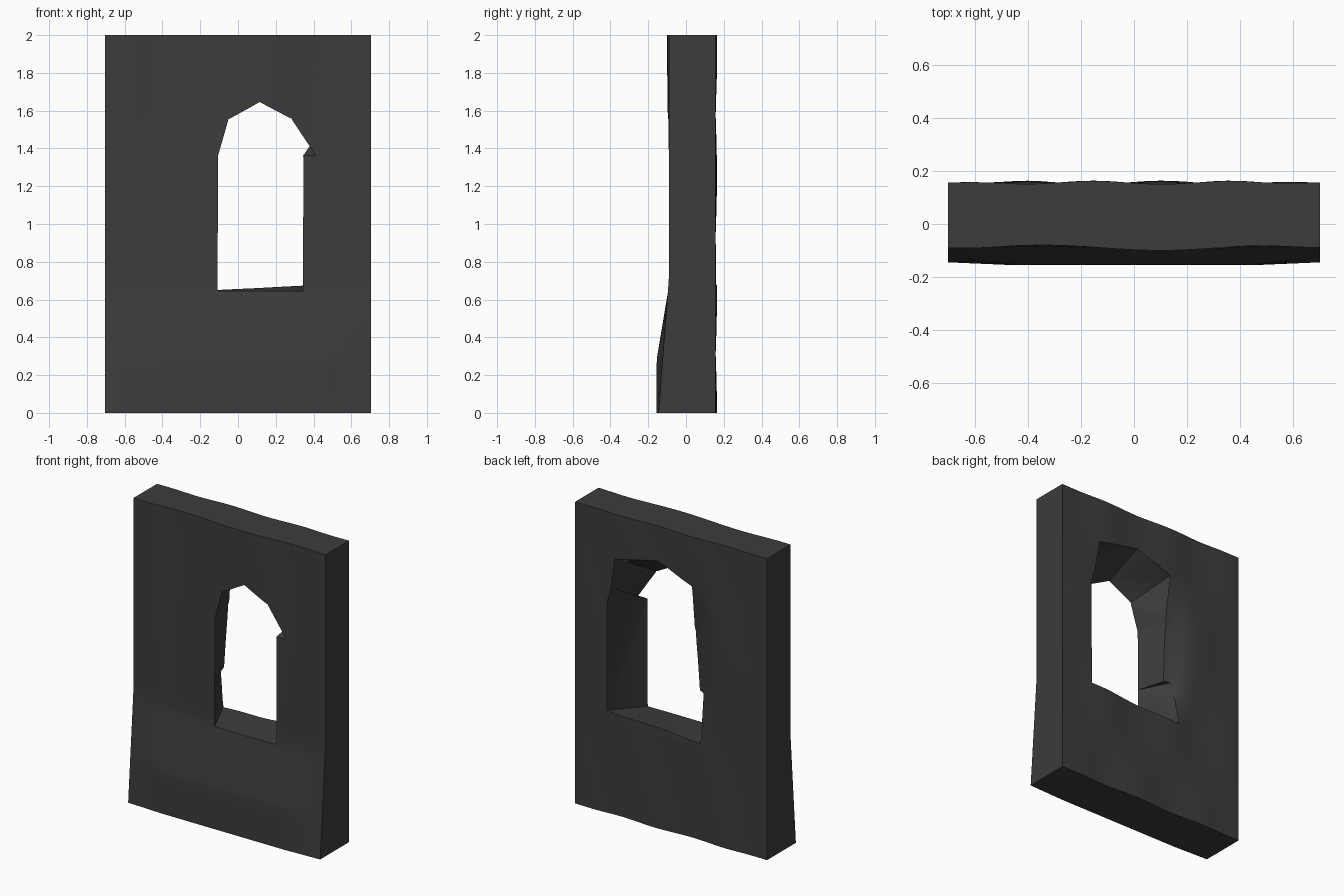
import bpy, bmesh, math

if "Cube" in bpy.data.objects:
    bpy.data.objects.remove(bpy.data.objects["Cube"], do_unlink=True)

W, H = 0.705, 2.0
COLS, ROWS = 28, 40

stone = bpy.data.materials.new("dark_stone")
stone.use_nodes = True
stone.diffuse_color = (0.045, 0.045, 0.045, 1)
stone.node_tree.nodes["Principled BSDF"].inputs["Base Color"].default_value = stone.diffuse_color


def ramp(v, a, b):
    """0 at a, 1 at b, clamped."""
    return min(1, max(0, (v - a) / (b - a)))


def front_y(x, z):
    # Flared foot, fuller away from the side edges, with slight unevenness
    edge = 0.055 * ramp(z, 0.72, 0)
    middle = 0.066 * ramp(z, 0.66, 0.28)
    inner = ramp(abs(x), W, 0.45)
    bump = 0.01 * inner * math.cos(7 * (x - 0.1)) * ramp(z, 0.3, 1.9)
    return -0.09 - edge * (1 - inner) - middle * inner - bump


def back_y(x, z):
    # Gentle waviness, and a worn hollow beside the opening
    inner = ramp(abs(x), W, 0.4)
    wave = 0.007 * inner * math.sin(12 * x + 0.3) * math.cos(5 * z)
    near = ramp(x, -0.28, -0.17) * ramp(x, 0.2, 0)
    hollow = 0.075 * near * ramp(z, 0.65, 0.95) * ramp(z, 1.67, 0.95)
    return 0.157 + wave - hollow


def new_object(name, bm):
    bmesh.ops.recalc_face_normals(bm, faces=bm.faces)
    mesh = bpy.data.meshes.new(name)
    bm.to_mesh(mesh)
    bm.free()
    obj = bpy.data.objects.new(name, mesh)
    bpy.context.collection.objects.link(obj)
    return obj


# Wall slab: front and back grids, joined around the rim
bm = bmesh.new()
sheets = []
for depth in (front_y, back_y):
    grid = []
    for j in range(ROWS + 1):
        z = H * j / ROWS
        xs = [W * (2 * i / COLS - 1) for i in range(COLS + 1)]
        grid.append([bm.verts.new((x, depth(x, z), z)) for x in xs])
    for j in range(ROWS):
        for i in range(COLS):
            bm.faces.new((grid[j][i], grid[j][i + 1], grid[j + 1][i + 1], grid[j + 1][i]))
    sheets.append(grid)


def rim(grid):
    return (grid[0] + [r[-1] for r in grid[1:]] + grid[-1][-2::-1]
            + [r[0] for r in grid[-2:0:-1]])


f, b = rim(sheets[0]), rim(sheets[1])
for k in range(len(f)):
    n = (k + 1) % len(f)
    bm.faces.new((f[k], f[n], b[n], b[k]))
wall = new_object("window_wall", bm)
wall.data.materials.append(stone)

# Splayed arched opening: front outline widening to the back outline
front_outline = [(-0.104, 0.645), (0.34, 0.645), (0.34, 1.355), (0.41, 1.356), (0.28, 1.555),
                 (0.115, 1.645), (-0.05, 1.55), (-0.104, 1.36), (-0.104, 0.957), (-0.104, 0.953)]
back_outline = [(-0.22, 0.645), (0.47, 0.68), (0.47, 1.40), (0.44, 1.50), (0.41, 1.70),
                (0.10, 1.77), (-0.155, 1.67), (-0.165, 1.36), (-0.185, 0.957), (-0.228, 0.953)]
bm = bmesh.new()
loops = []
for y, outline in ((-0.3, front_outline), (-0.1, front_outline),
                   (0.155, back_outline), (0.3, back_outline)):
    loops.append([bm.verts.new((x, y, z)) for x, z in outline])
for a, c in zip(loops, loops[1:]):
    for k in range(len(a)):
        n = (k + 1) % len(a)
        bm.faces.new((a[k], a[n], c[n], c[k]))
bm.faces.new(loops[0])
bm.faces.new(loops[-1])
bmesh.ops.triangulate(bm, faces=bm.faces[:])
cutter = new_object("opening_cutter", bm)
cutter.hide_render = True
cutter.data.materials.append(stone)

# Cut the opening and bake the result
cut = wall.modifiers.new("opening", "BOOLEAN")
cut.operation = "DIFFERENCE"
cut.solver = "EXACT"
cut.object = cutter
graph = bpy.context.evaluated_depsgraph_get()
baked = bpy.data.meshes.new_from_object(wall.evaluated_get(graph))
wall.modifiers.clear()
wall.data = baked
bpy.data.objects.remove(cutter, do_unlink=True)

bpy.ops.object.select_all(action="DESELECT")
wall.select_set(True)
bpy.context.view_layer.objects.active = wall
bpy.ops.object.shade_smooth_by_angle(angle=math.radians(42))
